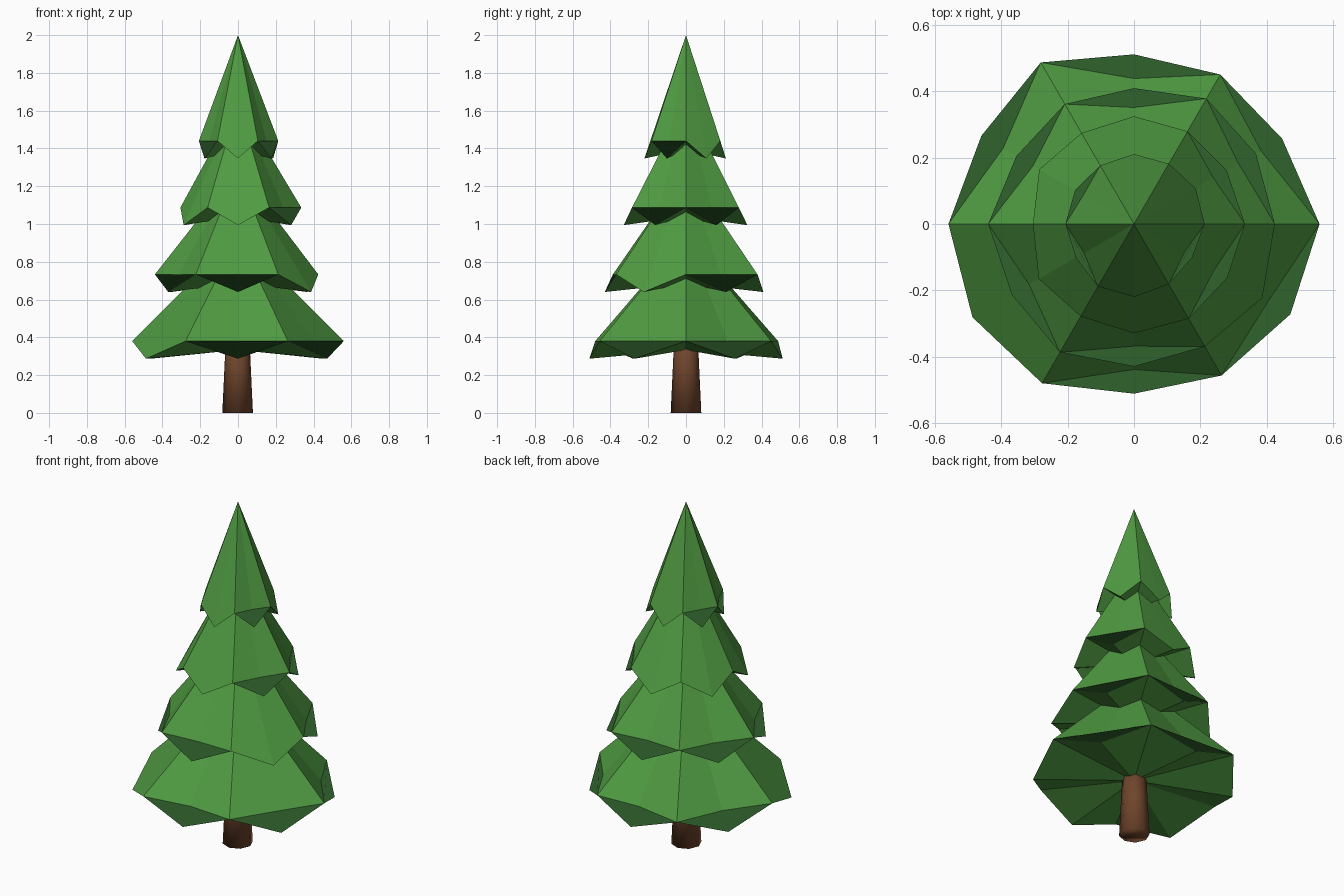
import bpy, bmesh, math
from mathutils import Vector

if "Cube" in bpy.data.objects:
    bpy.data.objects.remove(bpy.data.objects["Cube"])


def material(name, rgb):
    m = bpy.data.materials.new(name)
    m.diffuse_color = (*rgb, 1.0)
    m.use_nodes = True
    m.node_tree.nodes["Principled BSDF"].inputs["Base Color"].default_value = m.diffuse_color
    return m


GREEN = material("pine green", (0.08, 0.33, 0.055))
DARK = material("shaded pine green", (0.03, 0.122, 0.026))
BROWN = material("bark brown", (0.16, 0.06, 0.025))


def finish(bm, name, *mats):
    mesh = bpy.data.meshes.new(name)
    bm.to_mesh(mesh)
    bm.free()
    for m in mats:
        mesh.materials.append(m)
    obj = bpy.data.objects.new(name, mesh)
    bpy.context.collection.objects.link(obj)
    return obj


# Foliage tier: hexagonal cone whose rim droops to a point between corners
def foliage_tier(name, z, radii, height=0.56, droop=0.093):
    bm = bmesh.new()
    apex = bm.verts.new((0, 0, z + height))
    rim = []
    for i, r in enumerate(radii):
        a = math.radians(30 * i)
        rim.append(bm.verts.new((r * math.cos(a), r * math.sin(a),
                                 z - droop * (i % 2))))
    # green cone and green underside
    centre = bm.verts.new((0, 0, z - droop / 2))
    for i in range(12):
        j = (i + 1) % 12
        bm.faces.new((apex, rim[i], rim[j]))
        bm.faces.new((centre, rim[j], rim[i]))
    # dark twelve-sided layer that shows between the drooping points
    bm.faces.new(rim[::-1]).material_index = 1
    return finish(bm, name, GREEN, DARK)


# Rim radii every 30 degrees, counter-clockwise from +x
foliage_tier("foliage_bottom", 0.38,
             (.56, .516, .521, .512, .563, .532, .56, .563, .555, .512, .528, .545))
foliage_tier("foliage_lower_middle", 0.733,
             (.425, .425, .437, .41, .418, .41, .44, .426, .447, .43, .427, .447))
foliage_tier("foliage_upper_middle", 1.087,
             (.335, .323, .323, .325, .317, .33, .305, .332, .322, .33, .33, .325))
foliage_tier("foliage_top", 1.44,
             (.213, .215, .21, .211, .204, .205, .207, .203, .218, .22, .21, .203))

# Trunk: tapered eight-sided post, smooth all over
bm = bmesh.new()
bmesh.ops.create_cone(bm, cap_ends=True, segments=8, radius1=0.081,
                      radius2=0.06, depth=0.45)
bmesh.ops.translate(bm, verts=bm.verts, vec=Vector((-0.002, 0, 0.225)))
for f in bm.faces:
    f.smooth = True
finish(bm, "trunk", BROWN)
